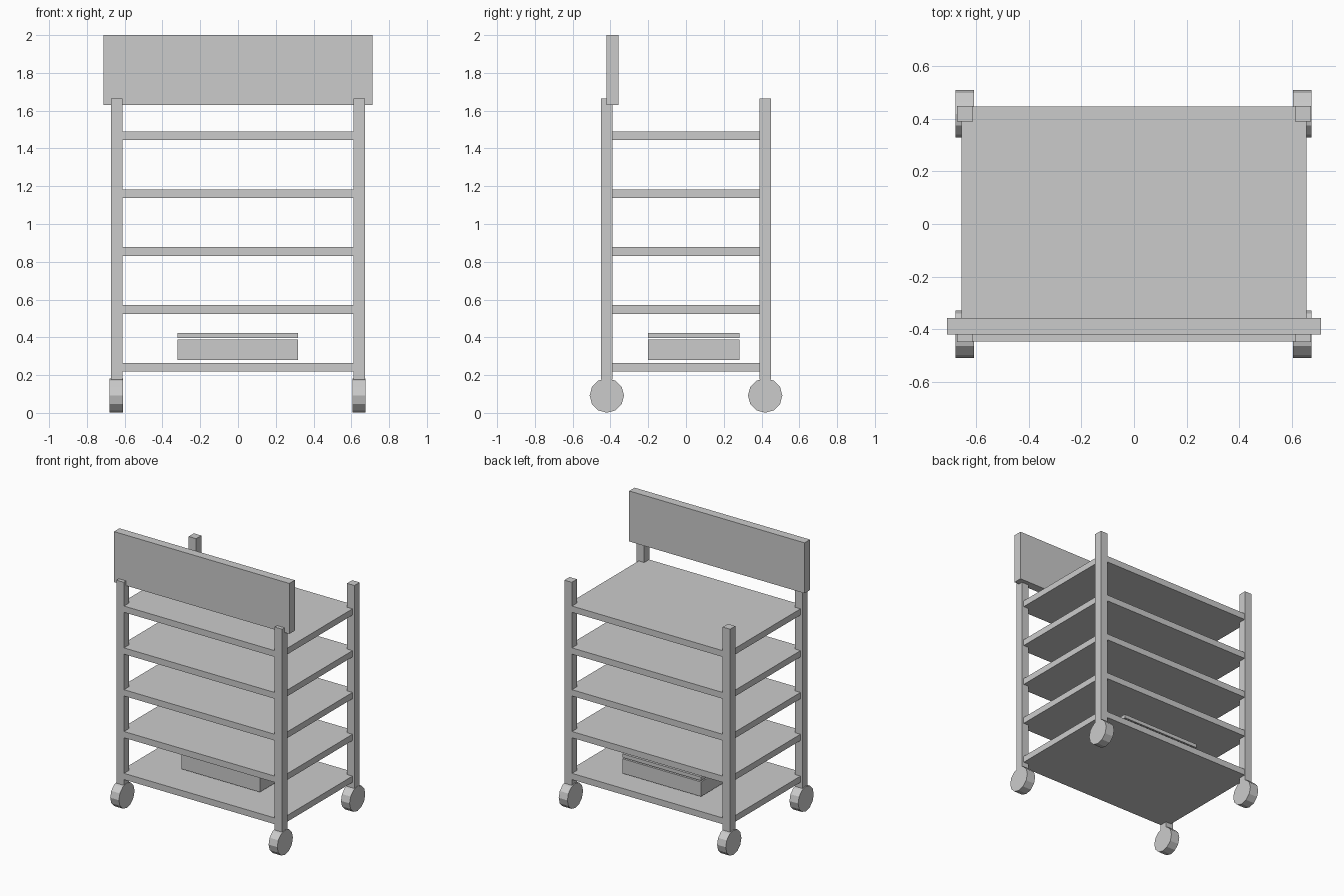
import bpy, math

if "Cube" in bpy.data.objects:
    bpy.data.objects.remove(bpy.data.objects["Cube"])


def box(name, x, y, z):
    """Axis-aligned box from (min, max) ranges."""
    bpy.ops.mesh.primitive_cube_add(
        size=1, location=[(a + b) / 2 for a, b in (x, y, z)])
    ob = bpy.context.object
    ob.name = name
    ob.scale = [b - a for a, b in (x, y, z)]
    bpy.ops.object.transform_apply(location=False, rotation=False, scale=True)
    return ob


# Corner posts and twelve-sided wheels
for sx, side in ((-1, "left"), (1, "right")):
    for sy, end in ((-1, "front"), (1, "back")):
        px, py = sx * 0.642, sy * 0.419
        box(f"{end}_{side}_post", (px - 0.03, px + 0.03),
            (py - 0.03, py + 0.03), (0.177, 1.665))
        bpy.ops.mesh.primitive_cylinder_add(
            vertices=12, radius=0.091, depth=0.07,
            location=(px - 0.002, py, 0.092), rotation=(0, math.pi / 2, 0))
        bpy.context.object.name = f"{end}_{side}_wheel"

# Five evenly spaced shelves
for i in range(5):
    z = 0.241 + i * 0.3065
    box(f"shelf_{i + 1}", (-0.656, 0.656), (-0.446, 0.446),
        (z - 0.023, z + 0.023))

# Stack of boards on the bottom shelf, the top one slightly apart
for i, (z0, z1) in enumerate(
        ((0.281, 0.315), (0.315, 0.352), (0.352, 0.388), (0.397, 0.424))):
    box(f"stacked_board_{i + 1}", (-0.32, 0.318), (-0.2, 0.283), (z0, z1))

# Sign board across the front posts
box("sign_board", (-0.711, 0.711), (-0.421, -0.358), (1.63, 2.0))
